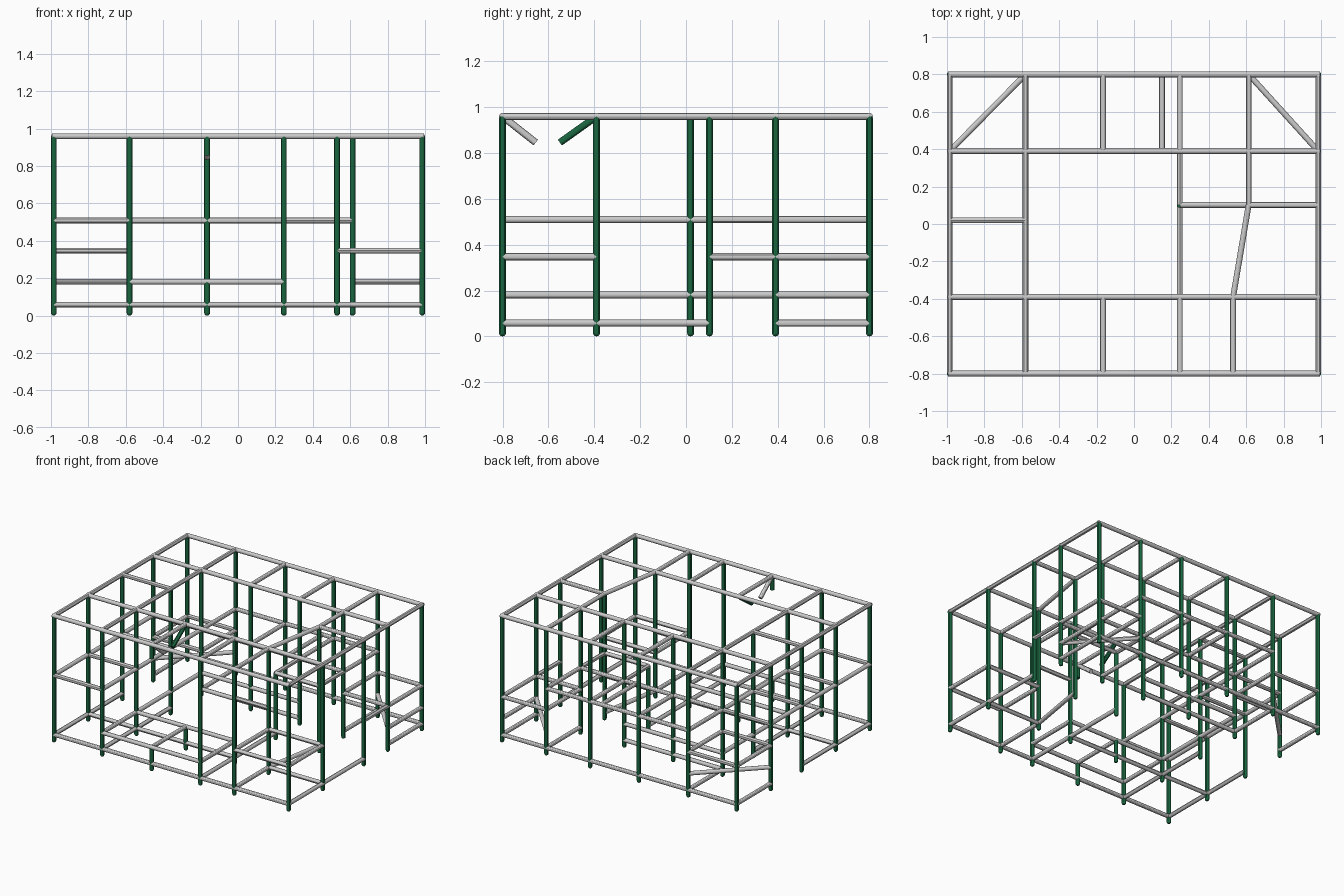
import bpy
from mathutils import Vector

if "Cube" in bpy.data.objects:
    bpy.data.objects.remove(bpy.data.objects["Cube"])

R = 0.0155
TOP, DECK, MID, LOW, BASE = 0.959, 0.509, 0.347, 0.181, 0.058
# grid lines of the plan
XL, XA, XB, XC, XD, XE, XR = -0.985, -0.58, -0.165, 0.245, 0.53, 0.613, 0.985
YF, YA, YB, YC, YD, YK = -0.8, -0.39, 0.02, 0.102, 0.39, 0.8

green = bpy.data.materials.new("green_paint")
green.diffuse_color = (0.01, 0.13, 0.05, 1)
green.use_nodes = True
green.node_tree.nodes["Principled BSDF"].inputs["Base Color"].default_value = green.diffuse_color


def tube(name, a, b, mat=None):
    a, b = Vector(a), Vector(b)
    d = b - a
    bpy.ops.mesh.primitive_cylinder_add(vertices=12, radius=R, depth=d.length, location=(a + b) / 2)
    o = bpy.context.object
    o.name = name
    o.rotation_euler = d.to_track_quat('Z', 'Y').to_euler()
    bpy.ops.object.shade_smooth_by_angle()
    if mat:
        o.data.materials.append(mat)


def post(name, x, y, h):
    # tube with a rounded foot
    tube(name, (x, y, R), (x, y, h), green)
    bpy.ops.mesh.primitive_uv_sphere_add(segments=12, ring_count=6, radius=R, location=(x, y, R))
    foot = bpy.context.object
    foot.name = name + "_foot"
    foot.data.materials.append(green)
    bpy.ops.object.shade_smooth_by_angle()


def rail_x(y, x0, x1, *levels):
    for z in levels:
        tube("cross_rail", (x0, y, z), (x1, y, z))


def rail_y(x, y0, y1, *levels):
    for z in levels:
        tube("depth_rail", (x, y0, z), (x, y1, z))


# posts: full height, plus the short ones
posts = {
    YF: (XL, XA, XC, XD, XR),
    YA: (XL, XA, XC, XD, XR),
    YB: (XL, XA),
    YC: (XE, XR),
    YD: (XL, XA, XB, XC, XE, XR),
    YK: (XL, XA, XB, XC, XE, XR),
}
for y, xs in posts.items():
    for x in xs:
        post("post", x, y, TOP)
for x, y, h in ((XB, YF, LOW), (XB, YA, LOW), (XC, YC, DECK)):
    post("short_post", x, y, h)

# top frame
for y in (YF, YA, YD, YK):
    rail_x(y, XL - 0.01, XR + 0.01, TOP)
for x in (XL, XR):
    rail_y(x, YF, YK, TOP)
rail_y(XA, YF, YK, TOP)
rail_x(YB, XL, XA, TOP)
rail_x(YC, XE, XR, TOP)
for x in (XB, XC):
    rail_y(x, YD, YK, TOP)
rail_y(XE, YC, YK, TOP)
for x in (XB, XC, XD):
    rail_y(x, YF, YA, TOP)

# slanted wall
for z in (TOP, BASE):
    tube("slanted_rail", (XE, YC, z), (XD, YA, z))

# base frame with door gaps on both sides
for y in (YF, YK):
    rail_x(y, XL, XR, BASE)
rail_x(YA, XL, XC, BASE)
rail_x(YA, XD, XR, BASE)
rail_x(YD, XA, XC, BASE)
rail_y(XL, YF, YB, BASE)
rail_y(XR, YF, YC, BASE)
for x in (XL, XA, XE, XR):
    rail_y(x, YD, YK, BASE)
rail_y(XA, YF, YB, BASE)
rail_y(XC, YF, YC, BASE)
rail_y(XD, YF, YA, BASE)

# low platform
for y in (YF, YA, YD):
    rail_x(y, XA, XC, LOW)
for x in (XA, XC):
    rail_y(x, YF, YA, LOW)
rail_y(XB, YF, YA, LOW)
rail_y(XA, YA, YD, LOW)

# raised deck: left column and back row
for y in (YF, YA, YB, YD):
    rail_x(y, XL, XA, DECK)
for x in (XL, XA):
    rail_y(x, YF, YD, DECK)
for y in (YD, YK):
    rail_x(y, XA, XE, DECK)
for x in (XA, XB, 0.15, XC, XE):
    rail_y(x, YD, YK, DECK)
rail_x(YC, XC, XE, DECK)
rail_x(YA, XC, XD, DECK)
rail_y(XC, YC, YD, DECK)
rail_y(XE, YC, YD, DECK)

# corner enclosures with guard rails and diagonals
for x0, x1 in ((XL, XA), (XE, XR)):
    for y in (YD, YK):
        rail_x(y, x0, x1, MID)
    for x in (x0, x1):
        rail_y(x, YD, YK, MID)
rail_y(XR, YD, YK, LOW)
tube("corner_diagonal", (XL, YD, LOW), (XA, YK, LOW))
tube("corner_diagonal", (XR, YD, LOW), (XE, YK, LOW))

# front right guard rails
for y in (YF, YA):
    rail_x(y, XD, XR, MID)
for x in (XD, XR):
    rail_y(x, YF, YA, MID)
rail_y(XR, YC, YD, MID)

# cut post stub and braces under the front edge
tube("post_stub", (XB, YF, 0.855), (XB, YF, TOP), green)
tube("brace", (XB, YF, TOP), (XB, -0.655, 0.845))
tube("green_brace", (XB, YA, TOP), (XB, -0.55, 0.845), green)
